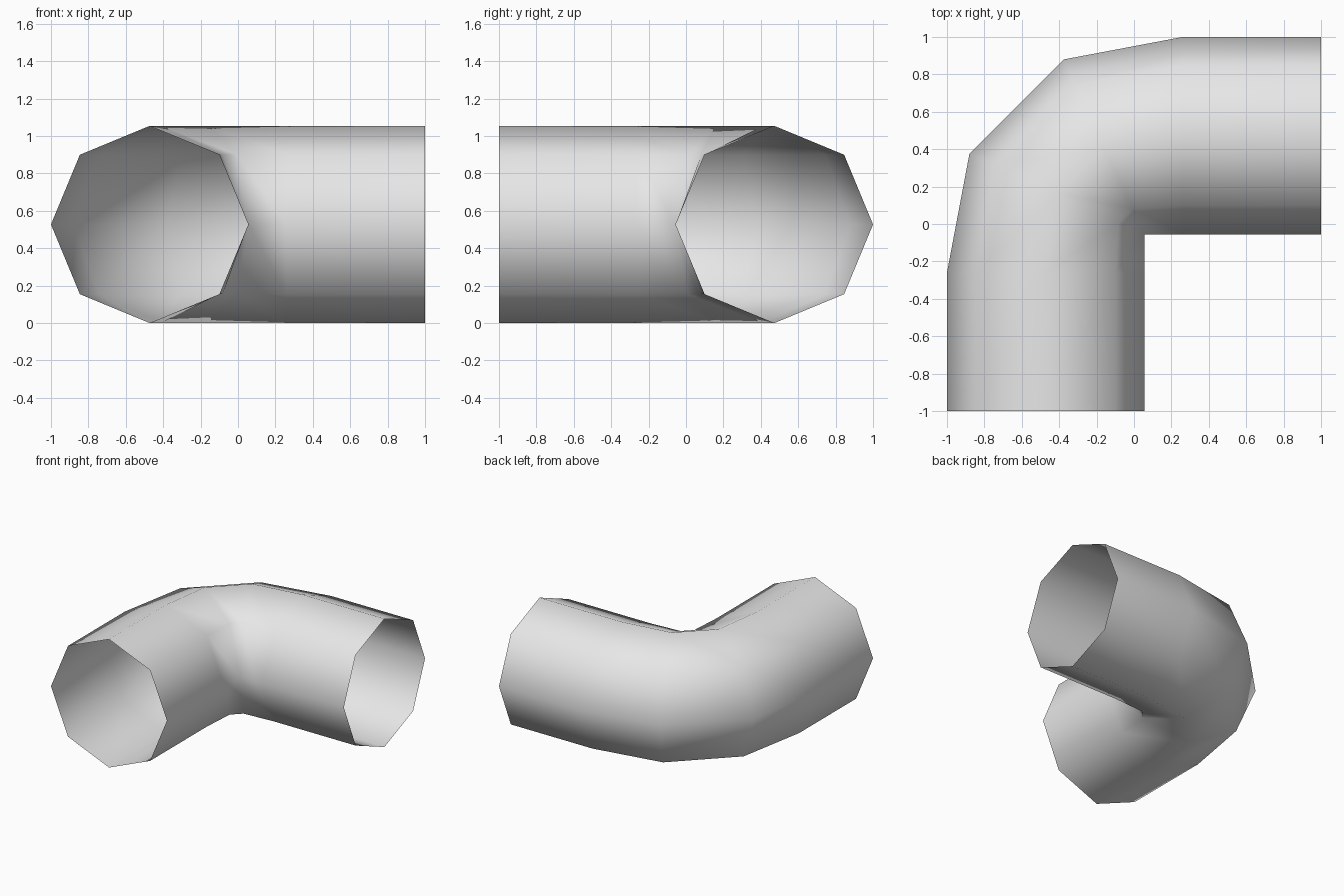
import bpy, bmesh
from math import cos, sin, pi
from mathutils import Vector

cube = bpy.data.objects.get("Cube")
if cube:
    bpy.data.objects.remove(cube, do_unlink=True)

SIDES = 8
RADIUS = 0.527
INNER = 0.055

# Plain grey finish
grey = bpy.data.materials.new("plain_grey")
grey.use_nodes = True
grey.diffuse_color = (0.8, 0.8, 0.8, 1)
grey.node_tree.nodes["Principled BSDF"].inputs["Base Color"].default_value = (0.8, 0.8, 0.8, 1)

# Outer and inner rim points (x, y) of each ring on one leg
half = [((-1, -1), (INNER, -1)),
        ((-1, -0.26), (INNER, -0.26)),
        ((-0.88, 0.375), (INNER, -INNER))]
# The other leg is the same, mirrored across the diagonal
mirrored = [tuple((-y, -x) for x, y in pair) for pair in reversed(half)]

# Octagonal pipe skinned through the rings, open at both ends
bm = bmesh.new()
rings = []
for outer, inner in half + mirrored:
    outer, inner = Vector(outer), Vector(inner)
    centre, reach = (outer + inner) / 2, (outer - inner) / 2
    ring = []
    for i in range(SIDES):
        angle = 2 * pi * i / SIDES
        p = centre + reach * cos(angle)
        ring.append(bm.verts.new((p.x, p.y, RADIUS * (1 + sin(angle)))))
    rings.append(ring)
for a, b in zip(rings, rings[1:]):
    for i in range(SIDES):
        j = (i + 1) % SIDES
        bm.faces.new((a[i], a[j], b[j], b[i]))

# Join the two bend rings where they meet at the inside corner
bmesh.ops.remove_doubles(bm, verts=bm.verts, dist=0.001)
bmesh.ops.recalc_face_normals(bm, faces=bm.faces)
for face in bm.faces:
    face.smooth = True

mesh = bpy.data.meshes.new("elbow_pipe")
bm.to_mesh(mesh)
bm.free()
mesh.materials.append(grey)
bpy.context.collection.objects.link(bpy.data.objects.new("elbow_pipe", mesh))
